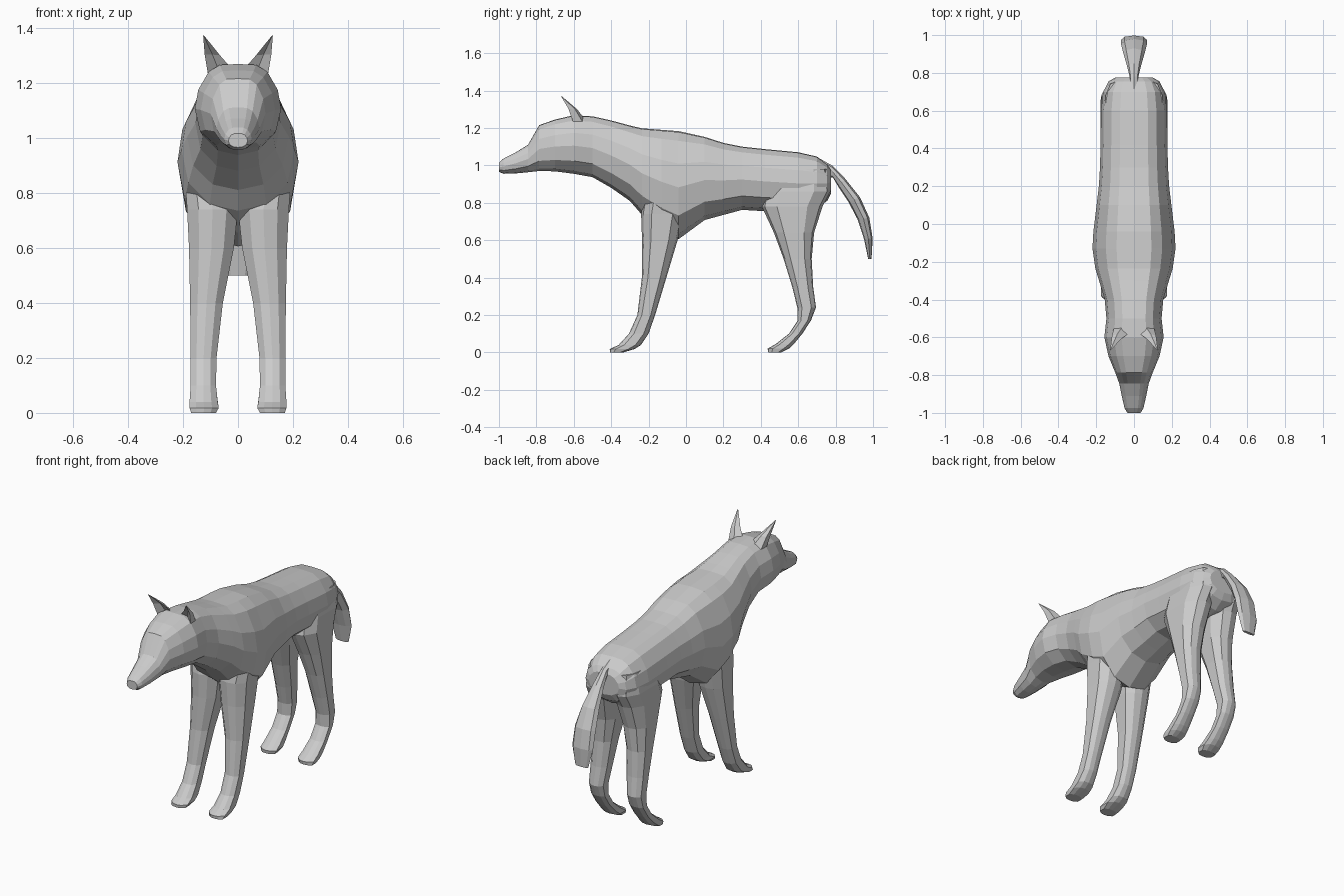
import bpy, bmesh
from mathutils import Vector


def loft(name, rings, mirror=False):
    """Skin a list of equal-length point rings and cap both ends."""
    bm = bmesh.new()
    loops = [[bm.verts.new(p) for p in ring] for ring in rings]
    n = len(loops[0])
    for a, b in zip(loops, loops[1:]):
        for i in range(n):
            j = (i + 1) % n
            bm.faces.new((a[i], a[j], b[j], b[i]))
    bm.faces.new(loops[0])
    bm.faces.new(loops[-1])
    bmesh.ops.recalc_face_normals(bm, faces=bm.faces)
    mesh = bpy.data.meshes.new(name)
    bm.to_mesh(mesh)
    bm.free()
    ob = bpy.data.objects.new(name, mesh)
    bpy.context.collection.objects.link(ob)
    if mirror:
        m = ob.modifiers.new("mirror", 'MIRROR')
        m.use_axis[0] = True
    return ob


# Body and head: y, top z, bottom z, half width
HALF = [(0, 1), (.42, .99), (.68, .91), (.92, .70), (1, .48), (.88, .22), (.5, .05), (0, 0)]
SECTION = HALF + [(-x, z) for x, z in HALF[-2:0:-1]]
body = [
    (-1.0, 1.015, .965, .035), (-.975, 1.037, .955, .05), (-.91, 1.07, .957, .065),
    (-.845, 1.11, .963, .078), (-.785, 1.215, .97, .1), (-.7, 1.245, .968, .135),
    (-.6, 1.268, .955, .157), (-.5, 1.262, .937, .146), (-.4, 1.24, .88, .155),
    (-.3, 1.213, .81, .185), (-.235, 1.198, .735, .205), (-.13, 1.19, .655, .22),
    (-.04, 1.183, .605, .215), (.1, 1.152, .708, .198), (.2, 1.12, .735, .186),
    (.3, 1.1, .762, .18), (.42, 1.087, .755, .177), (.6, 1.07, .75, .175),
    (.7, 1.047, .77, .163), (.755, 1.005, .81, .135), (.775, .975, .85, .1)]
loft("body", [[(x * w, y, b + z * (t - b)) for x, z in SECTION] for y, t, b, w in body])

# Legs: z, front y, rear y, inner x, outer x
OCT = [(-1, -.5), (-.55, -.9), (0, -1), (.55, -.9), (1, -.5),
       (1, .5), (.55, .9), (0, 1), (-.55, .9), (-1, .5)]


def leg(name, rows):
    rings = []
    for z, y0, y1, x0, x1 in rows:
        cx, cy, rx, ry = (x0 + x1) / 2, (y0 + y1) / 2, (x1 - x0) / 2, (y1 - y0) / 2
        rings.append([(cx + u * rx, cy + v * ry, z) for u, v in OCT])
    loft(name, rings, True)


leg("front_legs", [
    (.95, -.2, .0, .05, .2), (.74, -.24, -.015, .0, .185), (.6, -.235, -.045, .015, .178),
    (.4, -.236, -.105, .055, .174), (.2, -.26, -.165, .078, .172), (.1, -.305, -.2, .08, .172),
    (.04, -.36, -.24, .074, .176), (.018, -.408, -.275, .07, .176), (0, -.405, -.335, .08, .17)])
leg("hind_legs", [
    (.98, .46, .755, .04, .15), (.86, .42, .772, .0, .172), (.78, .405, .73, .005, .178),
    (.64, .47, .685, .025, .178), (.5, .522, .672, .05, .175), (.35, .568, .68, .065, .173),
    (.24, .595, .695, .078, .172), (.17, .597, .668, .08, .172), (.1, .55, .622, .08, .172),
    (.045, .48, .577, .074, .175), (.02, .436, .55, .07, .175), (0, .44, .51, .08, .17)])

# Tail: upper edge (y, z), lower edge (y, z), half width
tail = [(.70, 1.045, .74, .94, .022), (.78, 1.0, .785, .935, .024), (.85, .93, .815, .885, .036),
        (.93, .83, .868, .805, .055), (.98, .72, .918, .71, .068),
        (.998, .61, .952, .605, .068), (.992, .5, .974, .5, .042)]
rings = []
for y0, z0, y1, z1, w in tail:
    a, b = Vector((0, y0, z0)), Vector((0, y1, z1))
    rings.append([a.lerp(b, t) + Vector((s * w, 0, 0)) for s, t in
                  [(0, 0), (.75, .15), (1, .5), (.6, .9), (0, 1), (-.6, .9), (-1, .5), (-.75, .15)]])
loft("tail", rings)

# Ears: pointed, with a hollow front face
tip = Vector((.127, -.672, 1.376))
base = [Vector(p) for p in [(.022, -.575, 1.25), (.07, -.575, 1.245), (.11, -.605, 1.235),
                            (.108, -.555, 1.235), (.06, -.54, 1.245)]]
mid = [Vector(p) for p in [(.066, -.607, 1.3), (.093, -.602, 1.302), (.121, -.628, 1.302),
                           (.117, -.592, 1.298), (.088, -.582, 1.3)]]
loft("ears", [base, mid, [tip.lerp(p, .06) for p in mid]], True)
